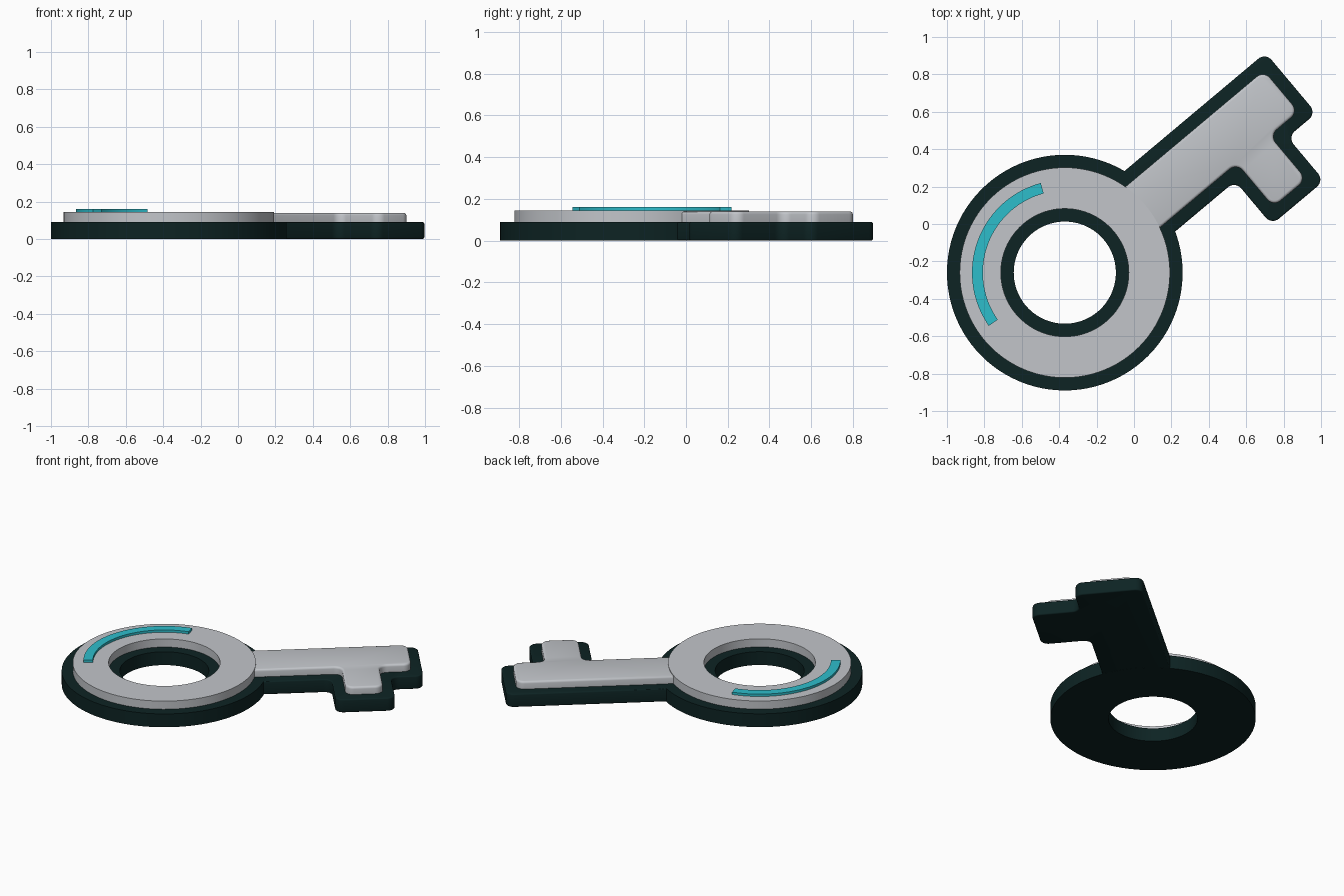
import bpy, bmesh, math
from mathutils import Vector, Matrix

if "Cube" in bpy.data.objects:
    bpy.data.objects.remove(bpy.data.objects["Cube"])

CENTRE = Vector((-0.37, -0.26, 0))   # middle of the ring
TILT = math.radians(40)              # direction of the shaft


def material(name, rgb):
    m = bpy.data.materials.new(name)
    m.diffuse_color = (*rgb, 1)
    m.use_nodes = True
    m.node_tree.nodes["Principled BSDF"].inputs["Base Color"].default_value = m.diffuse_color
    return m


DARK = material("dark_green", (0.004, 0.017, 0.017))
GREY = material("light_grey", (0.54, 0.56, 0.59))
TEAL = material("teal", (0.027, 0.51, 0.60))


def finish(bm, name, mat, angle=0.0):
    bmesh.ops.recalc_face_normals(bm, faces=bm.faces)
    bm.transform(Matrix.Translation(CENTRE) @ Matrix.Rotation(angle, 4, 'Z'))
    me = bpy.data.meshes.new(name)
    bm.to_mesh(me)
    bm.free()
    me.materials.append(mat)
    ob = bpy.data.objects.new(name, me)
    bpy.context.collection.objects.link(ob)
    bpy.ops.object.select_all(action='DESELECT')
    ob.select_set(True)
    bpy.context.view_layer.objects.active = ob
    bpy.ops.object.shade_smooth_by_angle(angle=math.radians(35))


def ring(name, mat, r_in, r_out, z0, z1, a0=0, a1=360, steps=96):
    """Rectangular section swept round the ring centre, full or partial."""
    bm = bmesh.new()
    full = a1 - a0 == 360
    section = [(r_in, z0), (r_out, z0), (r_out, z1), (r_in, z1)]
    rows = []
    for i in range(steps if full else steps + 1):
        a = math.radians(a0 + (a1 - a0) * i / steps)
        rows.append([bm.verts.new((r * math.cos(a), r * math.sin(a), z)) for r, z in section])
    for i in range(steps):
        p, q = rows[i], rows[(i + 1) % len(rows)]
        for k in range(4):
            bm.faces.new((p[k], p[(k + 1) % 4], q[(k + 1) % 4], q[k]))
    if not full:
        bm.faces.new(rows[0])
        bm.faces.new(rows[-1])
    finish(bm, name, mat)


def fillet(points, radius, steps=8):
    """Round every right-angled corner that has a non-zero radius."""
    out = []
    for i, (x, y, rounded) in enumerate(points):
        p = Vector((x, y))
        if not rounded:
            out.append(p)
            continue
        d0 = (Vector(points[i - 1][:2]) - p).normalized()
        d1 = (Vector(points[(i + 1) % len(points)][:2]) - p).normalized()
        c = p + (d0 + d1) * radius
        for k in range(steps + 1):
            t = math.pi / 2 * k / steps
            out.append(c - d1 * radius * math.cos(t) - d0 * radius * math.sin(t))
    return out


def blade(name, mat, grow, radius, start, z0, z1, bevel, both):
    """Shaft with one tooth; grow offsets the outline outward."""
    g = grow
    pts = [(start, -0.143 - g, 0), (1.08 - g, -0.143 - g, 1), (1.08 - g, -0.447 - g, 1),
           (1.31 + g, -0.447 - g, 1), (1.31 + g, -0.143 - g, 1), (1.51 + g, -0.143 - g, 1),
           (1.51 + g, 0.143 + g, 1), (start, 0.143 + g, 0)]
    bm = bmesh.new()
    base = bm.faces.new([bm.verts.new((p.x, p.y, z0)) for p in fillet(pts, radius)])
    ext = bmesh.ops.extrude_face_region(bm, geom=[base], use_keep_orig=True)
    top = [v for v in ext["geom"] if isinstance(v, bmesh.types.BMVert)]
    bmesh.ops.translate(bm, verts=top, vec=(0, 0, z1 - z0))
    rim = [e for e in bm.edges
           if abs(e.verts[0].co.z - e.verts[1].co.z) < 1e-6
           and (both or e.verts[0].co.z > (z0 + z1) / 2)]
    bmesh.ops.bevel(bm, geom=rim, offset=bevel, segments=3, profile=0.5, affect='EDGES')
    finish(bm, name, mat, TILT)


# dark backing
ring("ring_base", DARK, 0.273, 0.63, 0, 0.09)
blade("shaft_base", DARK, 0.068, 0.05, 0.48, 0.0005, 0.0895, 0.008, True)
# grey raised face
ring("ring_face", GREY, 0.342, 0.562, 0.09, 0.145)
blade("shaft_face", GREY, 0.0, 0.05, 0.47, 0.089, 0.14, 0.014, False)
# teal highlight strip on the ring
ring("highlight_arc", TEAL, 0.438, 0.496, 0.143, 0.161, 105, 215, 40)
